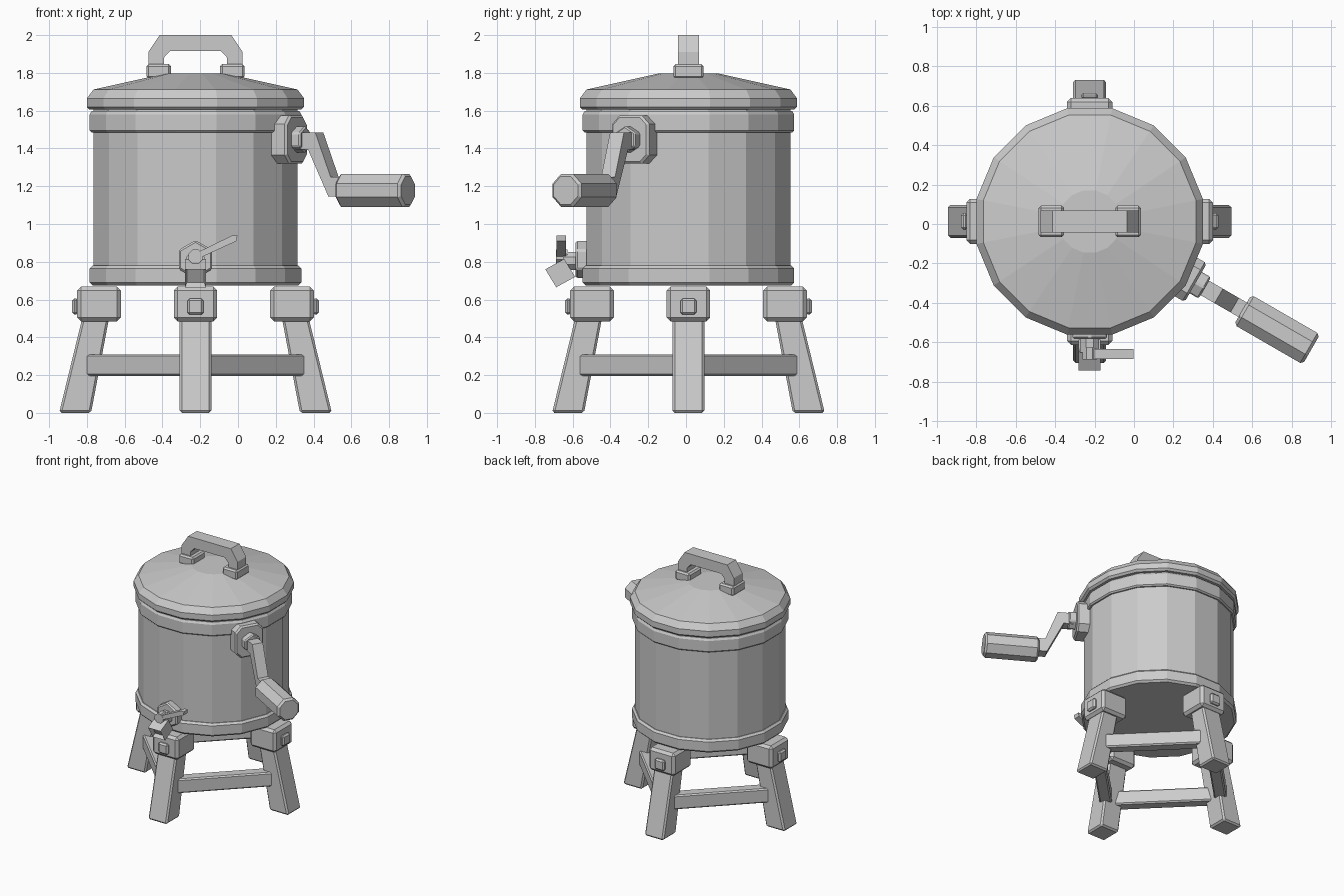
import bpy
import bmesh
from math import cos, sin, pi, radians
from mathutils import Vector

cube = bpy.data.objects.get("Cube")
if cube:
    bpy.data.objects.remove(cube, do_unlink=True)

CX, CY = -0.225, 0.013      # axis of the drum
FRONT, CRANK = -90, -30     # directions around the axis, in degrees

grey = bpy.data.materials.new("plain_grey")
grey.use_nodes = True
grey.diffuse_color = (0.6, 0.6, 0.6, 1)
grey.node_tree.nodes["Principled BSDF"].inputs["Base Color"].default_value = (0.6, 0.6, 0.6, 1)


def finish(name, bm, bevel=0):
    bmesh.ops.recalc_face_normals(bm, faces=bm.faces)
    mesh = bpy.data.meshes.new(name)
    bm.to_mesh(mesh)
    bm.free()
    mesh.materials.append(grey)
    ob = bpy.data.objects.new(name, mesh)
    bpy.context.collection.objects.link(ob)
    if bevel:
        mod = ob.modifiers.new("Bevel", "BEVEL")
        mod.width = bevel
        mod.segments = 1
        mod.limit_method = "ANGLE"
        mod.angle_limit = radians(50)
    return ob


def place(angle, r, t, z):
    """Radial, tangential and height position around the drum axis."""
    a = radians(angle)
    return Vector((CX + r * cos(a) - t * sin(a), CY + r * sin(a) + t * cos(a), z))


def loft(rings):
    bm = bmesh.new()
    loops = [[bm.verts.new(p) for p in ring] for ring in rings]
    n = len(loops[0])
    for lo, hi in zip(loops, loops[1:]):
        for i in range(n):
            j = (i + 1) % n
            bm.faces.new((lo[i], lo[j], hi[j], hi[i]))
    bm.faces.new(loops[0])
    bm.faces.new(loops[-1])
    return bm


def side_prism(angle, outline, width):
    """Outline of (radial, z) points, extruded sideways."""
    return loft([[place(angle, r, t, z) for r, z in outline] for t in (-width / 2, width / 2)])


def out_prism(angle, outline, r0, r1):
    """Outline of (tangential, z) points, extruded outwards."""
    return loft([[place(angle, r, t, z) for t, z in outline] for r in (r0, r1)])


def rect(x0, x1, z0, z1):
    return [(x0, z0), (x1, z0), (x1, z1), (x0, z1)]


def ngon(n, radius, z, turn=0.0):
    return [(radius * cos(turn + 2 * pi * i / n), z + radius * sin(turn + 2 * pi * i / n))
            for i in range(n)]


def lathe(name, profile, sides=16):
    """Profile of (flat-to-axis distance, z) points, turned into a faceted ring."""
    k = 1 / cos(pi / sides)
    return finish(name, loft([[place((i + 0.5) * 360 / sides, r * k, 0, z) for i in range(sides)]
                              for r, z in profile]))


# Drum, bands and lid
lathe("drum", [(0.54, 0.69), (0.54, 1.63)])
lathe("base_band", [(0.545, 0.675), (0.56, 0.69), (0.56, 0.765), (0.545, 0.78)])
lathe("upper_band", [(0.55, 1.485), (0.56, 1.495), (0.56, 1.58), (0.55, 1.597)])
lathe("lid", [(0.56, 1.605), (0.575, 1.62), (0.575, 1.665), (0.54, 1.712), (0.158, 1.797)])

# Lid handle and its feet
half = [(0.25, 1.83), (0.25, 1.91), (0.19, 2.0)]
inner = [(0.135, 1.915), (0.168, 1.88), (0.168, 1.83)]
outline = half + [(-x, z) for x, z in reversed(half)]
outline += [(-x, z) for x, z in reversed(inner)] + inner
finish("lid_handle", side_prism(0, outline, 0.11))
for side, x0 in (("left", 0.13), ("right", -0.26)):
    finish(side + "_handle_foot", side_prism(0, rect(x0, x0 + 0.13, 1.77, 1.847), 0.16), 0.012)

# Stand: four splayed legs with blocks, bolts and rails
for name, a in (("front", -90), ("left", 0), ("back", 90), ("right", 180)):
    finish(name + "_leg", side_prism(a, [(0.553, 0), (0.722, 0), (0.60, 0.5), (0.458, 0.5)], 0.168), 0.012)
    finish(name + "_leg_block", side_prism(a, rect(0.395, 0.627, 0.485, 0.668), 0.23), 0.02)
    finish(name + "_bolt", out_prism(a, rect(-0.043, 0.043, 0.52, 0.606), 0.62, 0.653), 0.012)
    reach = 0.594 * cos(pi / 4)
    rail = out_prism(a + 45, rect(-reach, reach, 0.195, 0.31), reach - 0.045, reach + 0.045)
    finish(name + "_rail", rail, 0.01)

# Tap: hexagonal plate, barrel, spout with recessed mouth, turning lever
finish("tap_plate", out_prism(FRONT, ngon(6, 0.102, 0.812, pi / 2), 0.52, 0.598), 0.01)
finish("tap_barrel", out_prism(FRONT, ngon(8, 0.052, 0.805, pi / 8), 0.58, 0.665))
spout = side_prism(FRONT, [(0.758, 0.76), (0.70, 0.665), (0.60, 0.72), (0.658, 0.815)], 0.112)
bmesh.ops.recalc_face_normals(spout, faces=spout.faces)
mouth = max(spout.faces, key=lambda f: f.normal.dot(Vector((0, -0.85, -0.5))))
bmesh.ops.inset_region(spout, faces=[mouth], thickness=0.014, depth=0)
bmesh.ops.translate(spout, verts=mouth.verts, vec=-0.03 * mouth.normal)
finish("tap_spout", spout)
finish("tap_pivot", out_prism(FRONT, ngon(8, 0.04, 0.827, pi / 8), 0.64, 0.70))
lever = [(0.0, 0.81), (0.218, 0.91), (0.222, 0.94), (0.195, 0.94), (0.0, 0.845)]
finish("tap_lever", out_prism(FRONT, lever, 0.648, 0.698))

# Crank: chamfered plate, hexagonal boss, bent arm and grip
w, h, c, z = 0.113, 0.128, 0.045, 1.447
corner = [(w, -h + c), (w, h - c), (w - c, h)]
plate = corner + [(-w + c, h), (-w, h - c), (-w, -h + c), (-w + c, -h), (w - c, -h)]
finish("crank_plate", out_prism(CRANK, [(t, z + d) for t, d in plate], 0.51, 0.622), 0.012)
finish("crank_boss", out_prism(CRANK, ngon(6, 0.072, z, pi / 2), 0.61, 0.675), 0.008)
arm = [(0.64, 1.484), (0.757, 1.484), (0.85, 1.25), (0.92, 1.25),
       (0.92, 1.145), (0.837, 1.145), (0.712, 1.395), (0.64, 1.395)]
finish("crank_arm", side_prism(CRANK, arm, 0.085))
grip = [[place(CRANK, r, t, z) for t, z in ngon(8, radius, 1.178, pi / 8)]
        for r, radius in ((0.897, 0.08), (0.912, 0.095), (1.285, 0.095), (1.30, 0.08))]
finish("crank_grip", loft(grip))
